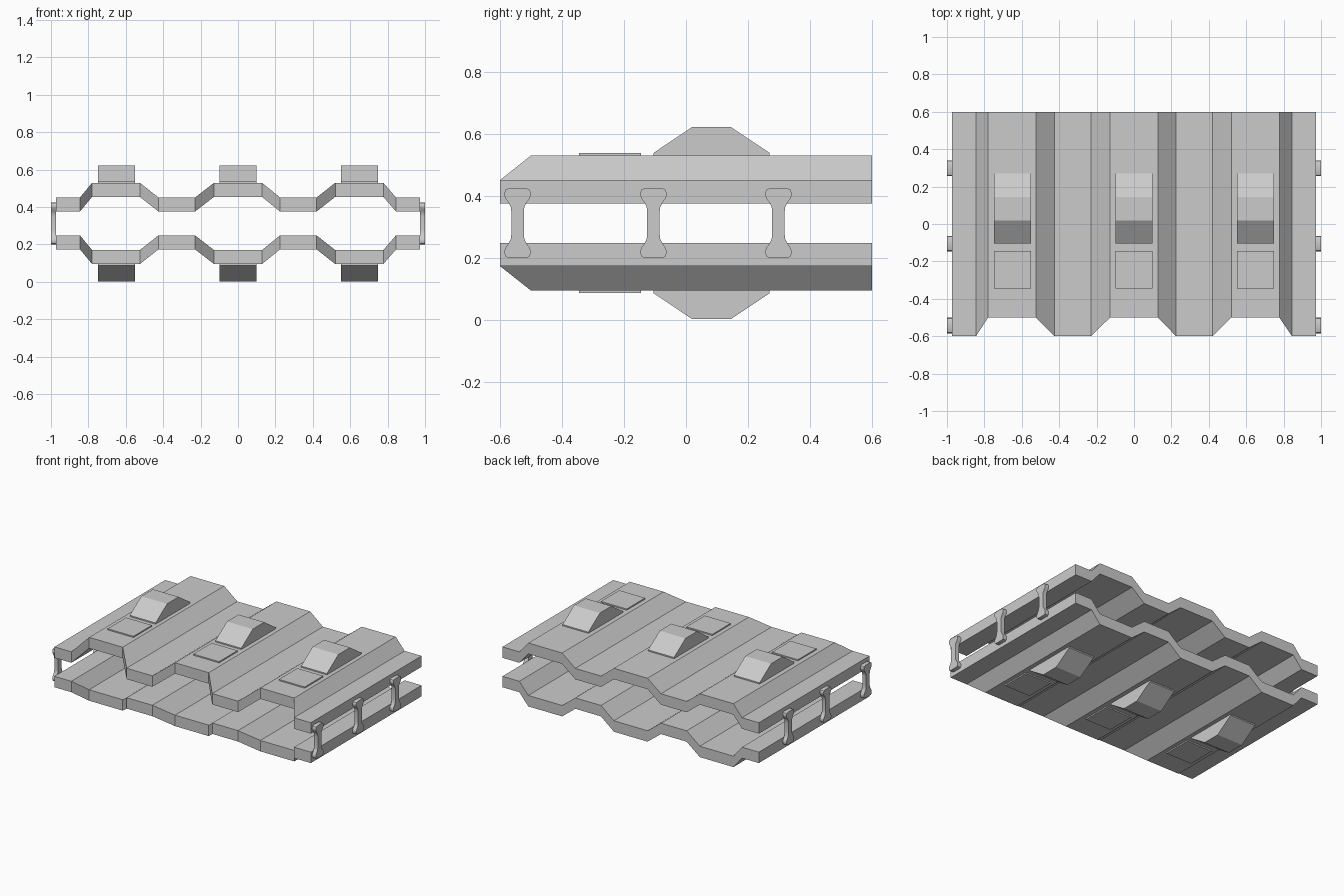
import bpy, bmesh
from mathutils import Vector

if "Cube" in bpy.data.objects:
    bpy.data.objects.remove(bpy.data.objects["Cube"])

MID = 0.3125  # height of the horizontal symmetry plane

grey = bpy.data.materials.new("light_grey")
grey.diffuse_color = (0.6, 0.6, 0.6, 1)
grey.use_nodes = True
grey.node_tree.nodes["Principled BSDF"].inputs["Base Color"].default_value = grey.diffuse_color


def prism(name, start, end, smooth=False):
    """Solid between two matching outlines."""
    bm = bmesh.new()
    a = [bm.verts.new(p) for p in start]
    b = [bm.verts.new(p) for p in end]
    n = len(a)
    bm.faces.new(a)
    bm.faces.new(b[::-1])
    for i in range(n):
        j = (i + 1) % n
        bm.faces.new((a[j], a[i], b[i], b[j]))
    bmesh.ops.recalc_face_normals(bm, faces=bm.faces)
    mesh = bpy.data.meshes.new(name)
    bm.to_mesh(mesh)
    bm.free()
    mesh.materials.append(grey)
    obj = bpy.data.objects.new(name, mesh)
    bpy.context.collection.objects.link(obj)
    if smooth:
        bpy.ops.object.select_all(action='DESELECT')
        obj.select_set(True)
        bpy.context.view_layer.objects.active = obj
        bpy.ops.object.shade_smooth_by_angle(angle=0.6)
    return obj


# corrugated sheet stations: x and whether it is on a raised rib
stations = [(-0.973, 0), (-0.845, 0), (-0.78, 1), (-0.525, 1), (-0.425, 0),
            (-0.23, 0), (-0.128, 1), (0.128, 1), (0.225, 0), (0.42, 0),
            (0.52, 1), (0.777, 1), (0.845, 0), (0.973, 0)]
# ridge block outline (y, height above the middle)
ridge = [(-0.105, 0.2), (-0.105, 0.226), (0.02, 0.3095), (0.145, 0.3095),
         (0.27, 0.226), (0.27, 0.2)]
pad = [(-0.345, 0.2), (-0.345, 0.226), (-0.145, 0.226), (-0.145, 0.2)]

for side, s in (("upper", 1), ("lower", -1)):
    # one solid per strip, joined into the sheet; ribs are set back at the front
    bm = bmesh.new()
    rings = []
    for x, up in stations:
        front = -0.5 if up else -0.6
        lo, hi = 0.0635 + 0.079 * up, 0.1385 + 0.079 * up
        rings.append([bm.verts.new((x, y, MID + s * h)) for y, h in
                      ((front, lo), (front, hi), (0.6, hi), (0.6, lo))])
    for r, q in zip(rings, rings[1:]):
        for i in range(4):
            j = (i + 1) % 4
            bm.faces.new((r[i], r[j], q[j], q[i]))
    bm.faces.new(rings[0])
    bm.faces.new(rings[-1])
    bmesh.ops.recalc_face_normals(bm, faces=bm.faces)
    mesh = bpy.data.meshes.new(side + "_sheet")
    bm.to_mesh(mesh)
    bm.free()
    mesh.materials.append(grey)
    bpy.context.collection.objects.link(bpy.data.objects.new(side + "_sheet", mesh))

    # ridge block and flat pad on each rib
    for k, cx in enumerate((-0.65, 0, 0.65)):
        for part, outline in (("ridge_block", ridge), ("flat_pad", pad)):
            prism(f"{side}_{part}_{k + 1}",
                  [(cx - 0.098, y, MID + s * h) for y, h in outline],
                  [(cx + 0.098, y, MID + s * h) for y, h in outline])

# dog-bone clips joining the sheets at both sides
quarter = [(0.02, 0.035), (0.022, 0.052), (0.029, 0.066), (0.038, 0.078),
           (0.042, 0.088), (0.042, 0.099), (0.038, 0.108), (0.03, 0.112)]
right = [(y, -z) for y, z in quarter[::-1]] + quarter
bone = right + [(-y, z) for y, z in right[::-1]]
for side, s in (("left", -1), ("right", 1)):
    for k, cy in enumerate((-0.543, -0.105, 0.298)):
        prism(f"{side}_clip_{k + 1}",
              [(s * 0.972, cy + y, MID + z) for y, z in bone],
              [(s * 1.0, cy + y, MID + z) for y, z in bone], smooth=True)
